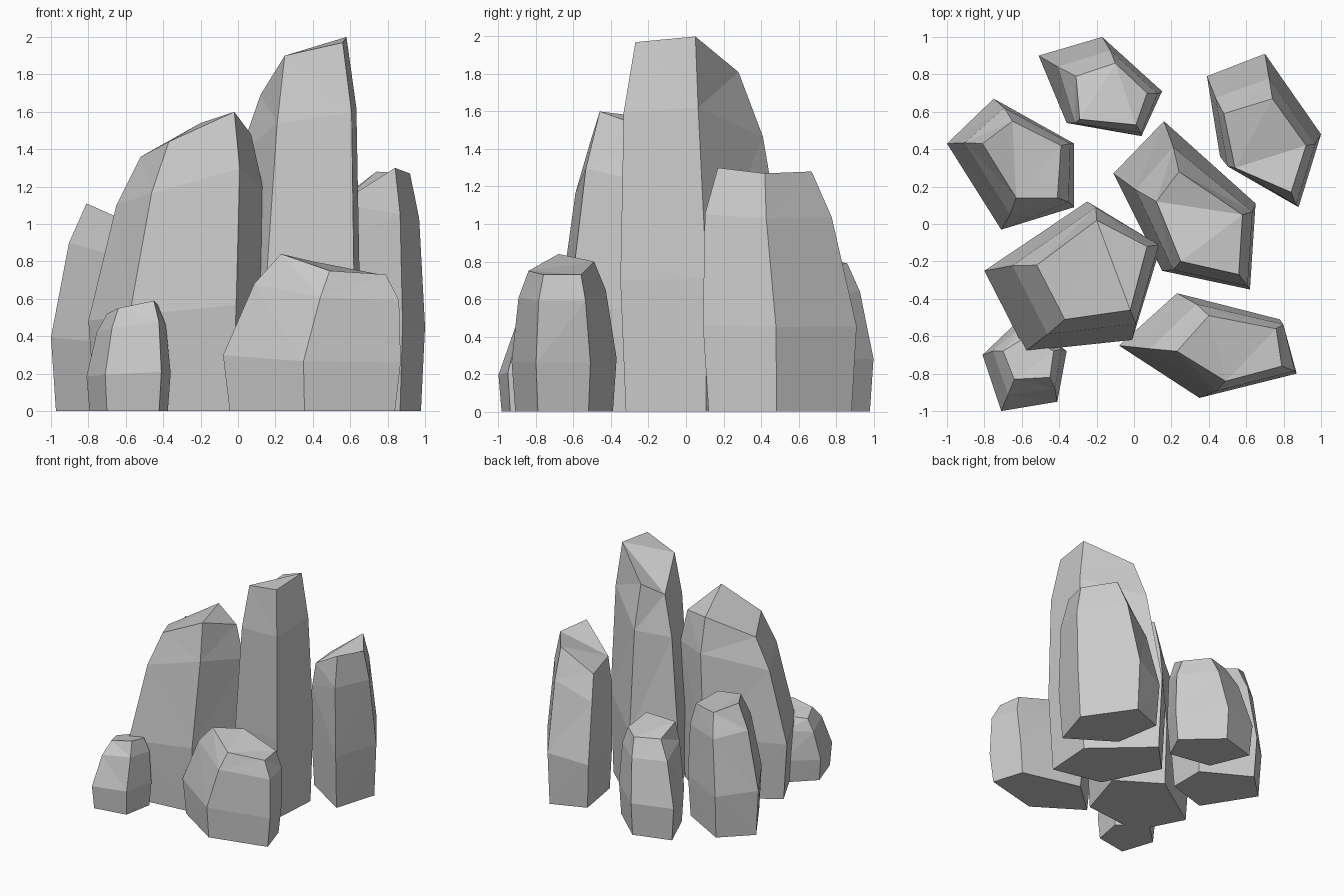
import bpy, bmesh
from mathutils import Vector


def centre(points):
    return sum((Vector(p[:2]) for p in points), Vector((0, 0))) / len(points)


def rock(name, girth, crown):
    """Faceted boulder: girth = widest outline (x, y), crown = top corners (x, y, z)."""
    cg, ct = centre(girth), centre(crown)
    base, belly, shoulder, top = [], [], [], []
    for g, c in zip(girth, crown):
        g, t, z = Vector(g), Vector(c[:2]), c[2]
        b = cg + (g - cg) * 0.93
        s = cg.lerp(ct, 0.71) + (g - cg).lerp(t - ct, 0.45)
        base.append((b.x, b.y, 0))
        belly.append((g.x, g.y, z * 0.355))
        shoulder.append((s.x, s.y, z * 0.81))
        top.append(c)

    # Loft the four rings, cap both ends
    bm = bmesh.new()
    rings = [[bm.verts.new(p) for p in ring] for ring in (base, belly, shoulder, top)]
    n = len(girth)
    for lo, hi in zip(rings, rings[1:]):
        for i in range(n):
            j = (i + 1) % n
            bm.faces.new((lo[i], lo[j], hi[j], hi[i]))
    bm.faces.new(rings[0])
    bm.faces.new(rings[-1])
    bmesh.ops.triangulate(bm, faces=bm.faces[:])
    bmesh.ops.recalc_face_normals(bm, faces=bm.faces[:])
    mesh = bpy.data.meshes.new(name)
    bm.to_mesh(mesh)
    bm.free()
    bpy.context.collection.objects.link(bpy.data.objects.new(name, mesh))


# Tallest pillar in the middle
rock("tall_rock",
     [(-0.11, 0.27), (0.16, 0.55), (0.65, 0.11), (0.62, -0.35), (0.15, -0.25)],
     [(0.12, 0.12, 1.69), (0.24, 0.28, 1.81), (0.58, 0.05, 2.0), (0.56, -0.27, 1.97), (0.25, -0.2, 1.9)])

# Large leaning rock at front left
rock("large_left_rock",
     [(-0.8, -0.25), (-0.58, -0.68), (-0.01, -0.62), (0.14, -0.13), (-0.25, 0.12)],
     [(-0.52, -0.22, 1.36), (-0.37, -0.51, 1.44), (-0.02, -0.46, 1.6), (0.07, -0.12, 1.48), (-0.2, 0.02, 1.54)])

# Rock at back right
rock("right_rock",
     [(0.39, 0.79), (0.7, 0.91), (1.0, 0.48), (0.88, 0.09), (0.46, 0.36)],
     [(0.48, 0.59, 1.08), (0.74, 0.67, 1.28), (0.92, 0.42, 1.27), (0.84, 0.17, 1.3), (0.54, 0.3, 1.11)])

# Small rock at the back
rock("back_rock",
     [(-0.51, 0.9), (-0.17, 1.0), (0.15, 0.71), (0.04, 0.47), (-0.36, 0.54)],
     [(-0.31, 0.79, 0.8), (-0.1, 0.86, 0.79), (0.07, 0.7, 0.77), (0.01, 0.53, 0.85), (-0.29, 0.56, 0.86)])

# Rock at the far left
rock("left_rock",
     [(-1.0, 0.43), (-0.75, 0.67), (-0.32, 0.43), (-0.32, 0.09), (-0.71, -0.03)],
     [(-0.81, 0.43, 1.11), (-0.65, 0.55, 1.03), (-0.39, 0.42, 0.99), (-0.41, 0.14, 1.0), (-0.63, 0.14, 1.03)])

# Smallest rock at front left
rock("small_front_rock",
     [(-0.81, -0.7), (-0.71, -1.0), (-0.41, -0.95), (-0.36, -0.68), (-0.6, -0.5)],
     [(-0.7, -0.68, 0.52), (-0.64, -0.83, 0.55), (-0.45, -0.82, 0.59), (-0.43, -0.68, 0.57), (-0.57, -0.6, 0.54)])

# Low rock at front right
rock("low_front_rock",
     [(-0.08, -0.65), (0.23, -0.37), (0.78, -0.51), (0.87, -0.8), (0.35, -0.93)],
     [(0.23, -0.68, 0.84), (0.4, -0.49, 0.8), (0.76, -0.56, 0.73), (0.79, -0.76, 0.73), (0.49, -0.84, 0.75)])
